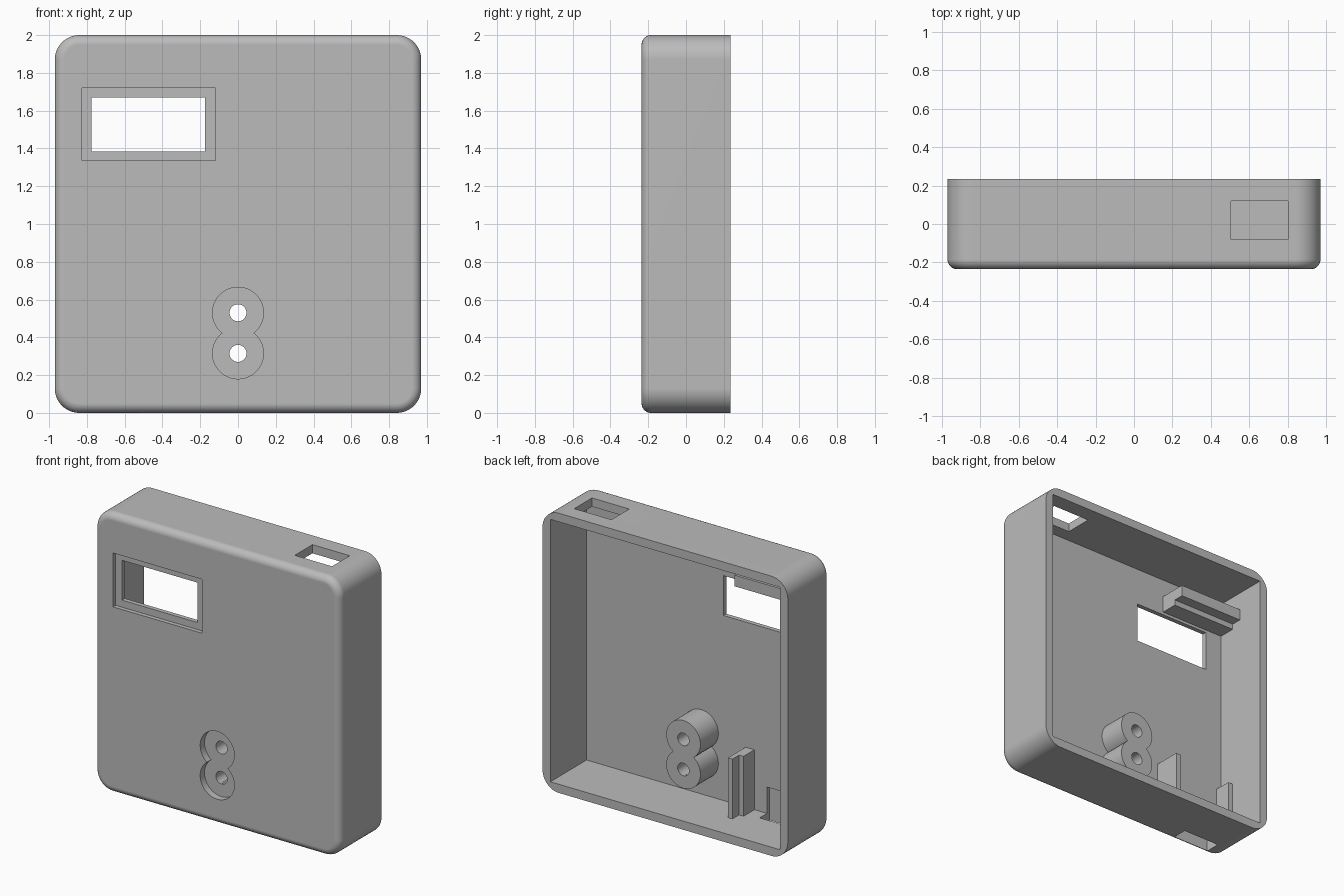
import bpy, bmesh, math
from mathutils import Vector

old = bpy.data.objects.get("Cube")
if old:
    bpy.data.objects.remove(old, do_unlink=True)

grey = bpy.data.materials.new("light grey plastic")
grey.use_nodes = True
grey.diffuse_color = (0.5, 0.5, 0.5, 1)
grey.node_tree.nodes["Principled BSDF"].inputs["Base Color"].default_value = (0.5, 0.5, 0.5, 1)

W, D, H = 0.97, 0.235, 2.0      # half width, half depth, height
WALL = 0.062
FLOOR_Y = -D + WALL             # inner side of the front panel


def make(name, bm):
    bmesh.ops.recalc_face_normals(bm, faces=bm.faces)
    mesh = bpy.data.meshes.new(name)
    bm.to_mesh(mesh)
    bm.free()
    ob = bpy.data.objects.new(name, mesh)
    bpy.context.collection.objects.link(ob)
    ob.data.materials.append(grey)
    return ob


def box_bm(x0, x1, y0, y1, z0, z1):
    bm = bmesh.new()
    bmesh.ops.create_cube(bm, size=1)
    for v in bm.verts:
        v.co = Vector((x0 if v.co.x < 0 else x1,
                       y0 if v.co.y < 0 else y1,
                       z0 if v.co.z < 0 else z1))
    return bm


def box(name, *b):
    return make(name, box_bm(*b))


def rod(name, r, y0, y1, z, sides=48):
    """Cylinder along y at x = 0."""
    bm = bmesh.new()
    ring = [bm.verts.new((r * math.cos(a), y0, z + r * math.sin(a)))
            for a in (2 * math.pi * i / sides for i in range(sides))]
    face = bm.faces.new(ring)
    out = bmesh.ops.extrude_face_region(bm, geom=[face])
    bmesh.ops.translate(bm, vec=(0, y1 - y0, 0),
                        verts=[g for g in out["geom"] if isinstance(g, bmesh.types.BMVert)])
    return make(name, bm)


def prism(name, pts, vec):
    bm = bmesh.new()
    face = bm.faces.new([bm.verts.new(p) for p in pts])
    out = bmesh.ops.extrude_face_region(bm, geom=[face])
    bmesh.ops.translate(bm, vec=vec,
                        verts=[g for g in out["geom"] if isinstance(g, bmesh.types.BMVert)])
    return make(name, bm)


def apply(ob, mod):
    bpy.ops.object.select_all(action='DESELECT')
    bpy.context.view_layer.objects.active = ob
    ob.select_set(True)
    bpy.ops.object.modifier_apply(modifier=mod.name)


def boolean(ob, tool, op='DIFFERENCE'):
    mod = ob.modifiers.new("cut", 'BOOLEAN')
    mod.operation, mod.solver, mod.object = op, 'EXACT', tool
    apply(ob, mod)
    bpy.data.objects.remove(tool, do_unlink=True)


def smooth(ob):
    bpy.ops.object.select_all(action='DESELECT')
    bpy.context.view_layer.objects.active = ob
    ob.select_set(True)
    bpy.ops.object.shade_smooth_by_angle(angle=math.radians(30))
    mod = ob.modifiers.new("even_normals", 'WEIGHTED_NORMAL')
    mod.keep_sharp = True


# Case: rounded corners, then a rounded front rim
bm = box_bm(-W, W, -D, D, 0, H)
corners = [e for e in bm.edges if abs(e.verts[0].co.y - e.verts[1].co.y) > 0.1]
bmesh.ops.bevel(bm, geom=corners, offset=0.13, segments=12, profile=0.5, affect='EDGES')
rim = [e for e in bm.edges if all(v.co.y < -D + 0.001 for v in e.verts)]
bmesh.ops.bevel(bm, geom=rim, offset=0.05, segments=8, profile=0.5, affect='EDGES')
case = make("case", bm)

# Hollow, open at the back
boolean(case, box("cavity", -W + WALL, W - WALL, FLOOR_Y, D + 0.1, WALL, H - WALL))
# Display window with a stepped frame
boolean(case, box("window_step", -0.825, -0.12, -D - 0.1, -D + 0.03, 1.335, 1.72))
boolean(case, box("window_hole", -0.775, -0.175, -D - 0.1, -D + 0.1, 1.385, 1.67))
# Top opening, and the bottom opening that also notches the front panel
boolean(case, box("top_opening", 0.505, 0.8, -0.08, 0.12, H - 0.1, H + 0.1))
boolean(case, box("bottom_opening", -0.81, -0.52, -0.2, -0.09, -0.1, 0.25))

# Double round pocket in front, double boss behind, each with a through hole
CENTRES = (0.315, 0.53)
boss = rod("round_boss", 0.135, -0.18, 0.03, CENTRES[0])
boolean(boss, rod("boss_top", 0.135, -0.18, 0.03, CENTRES[1]), 'UNION')
for z in CENTRES:
    boolean(case, rod("pocket", 0.135, -D - 0.1, -0.186, z))
for z in CENTRES:
    for ob in (case, boss):
        boolean(ob, rod("hole", 0.045, -D - 0.2, D, z, 32))
smooth(case)
smooth(boss)

# Board guides: stepped post, plain post by the wall, stepped rail above the window
y0, seat, lip = FLOOR_Y - 0.01, -0.05, 0.025
low = WALL - 0.01
steps = [(0, y0), (0, lip), (0.035, lip), (0.035, seat), (0.07, seat), (0.07, y0)]
prism("stepped_post", [(-0.35 - a, y, low) for a, y in steps], (0, 0, 0.49 - low))
box("wall_post", -W + WALL - 0.01, -0.87, y0, seat, low, 0.49)
steps = [(0, y0), (0, lip), (0.08, lip), (0.08, seat), (0.12, seat), (0.12, y0)]
prism("stepped_rail", [(-0.4, y, 1.81 - a) for a, y in steps], (-0.515, 0, 0))
